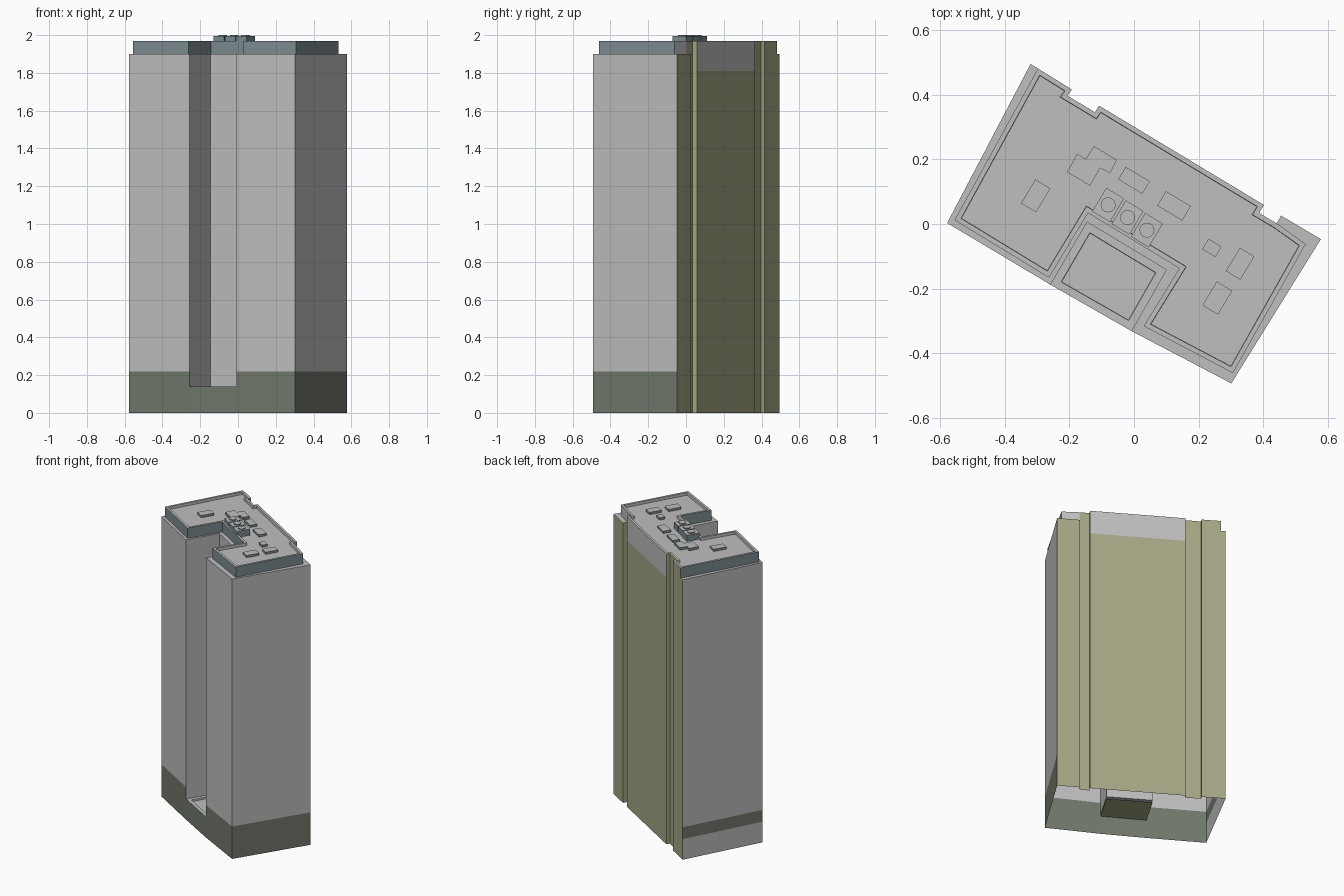
import bpy, bmesh, math
from mathutils import Matrix, Vector

cube = bpy.data.objects.get("Cube")
if cube:
    bpy.data.objects.remove(cube, do_unlink=True)

COLOURS = {
    "grey": (0.52, 0.52, 0.52),
    "slate": (0.205, 0.27, 0.288),
    "green": (0.168, 0.191, 0.15),
    "olive": (0.381, 0.386, 0.231),
}
NAMES = list(COLOURS)
MATERIALS = []
for name, rgb in COLOURS.items():
    mat = bpy.data.materials.new(name)
    mat.use_nodes = True
    mat.diffuse_color = (*rgb, 1)
    mat.node_tree.nodes["Principled BSDF"].inputs["Base Color"].default_value = (*rgb, 1)
    MATERIALS.append(mat)


def finish(name, bm):
    mesh = bpy.data.meshes.new(name)
    bm.to_mesh(mesh)
    bm.free()
    for mat in MATERIALS:
        mesh.materials.append(mat)
    obj = bpy.data.objects.new(name, mesh)
    bpy.context.collection.objects.link(obj)
    return obj


def add_face(bm, points, colour):
    face = bm.faces.new([bm.verts.new(p) for p in points])
    face.material_index = NAMES.index(colour)
    return face


def add_wall(bm, a, b, bottom, bands):
    """Vertical wall from a to b, stacked from (top, colour) bands."""
    for top, colour in bands:
        add_face(bm, [(*a, bottom), (*b, bottom), (*b, top), (*a, top)], colour)
        bottom = top


def add_cap(bm, outline, z, rim=0, floor=0):
    """Flat cap; with a rim it becomes a kerb around a sunken floor."""
    cap = add_face(bm, [(*p, z) for p in outline], "grey")
    cap.normal_update()
    if rim:
        for width in (rim, 0.0008):
            bmesh.ops.inset_region(bm, faces=[cap], thickness=width, depth=0,
                                   use_even_offset=True, use_boundary=True)
        for v in cap.verts:
            v.co.z = floor
    return cap


def weld(bm):
    bmesh.ops.remove_doubles(bm, verts=bm.verts, dist=0.0001)


def prism(name, outline, bottom, top, side, under=None):
    bm = bmesh.new()
    for a, b in zip(outline, outline[1:] + outline[:1]):
        add_wall(bm, a, b, bottom, [(top, side)])
    add_cap(bm, outline, top)
    if under:
        add_face(bm, [(*p, bottom) for p in reversed(outline)], under)
    weld(bm)
    return finish(name, bm)


def turned_rect(x, y, w, d):
    """Rectangle turned to line up with the plan."""
    spin = Matrix.Rotation(math.radians(-31), 2)
    corners = [(-w, -d), (w, -d), (w, d), (-w, d)]
    return [tuple(Vector((x, y)) + spin @ Vector(c) / 2) for c in corners]


LEDGE, TOP, ROOF, BAND, COURT = 1.9, 1.97, 1.952, 0.22, 0.14

# Plan outlines, counter-clockwise from the front left corner
court = [(-0.258, -0.188), (-0.145, 0.006), (0.1, -0.142), (-0.008, -0.331)]
notched_back = [(0.441, 0.002), (0.387, 0.034), (0.402, 0.059), (-0.108, 0.366),
                (-0.121, 0.346), (-0.206, 0.397), (-0.192, 0.416)]
back_left = (-0.297, 0.481)
tower = ([(-0.578, 0.003)] + court + [(0.301, -0.493), (0.578, -0.047), (0.455, 0.026)]
         + notched_back + [back_left, (-0.32, 0.495)])
upper = [(-0.555, 0.012), (-0.263, -0.166), (-0.142, 0.034), (0.14, -0.137),
         (0.03, -0.316), (0.306, -0.461), (0.531, -0.062)] + notched_back + [back_left]

# Tower shell, open underneath
street = [(BAND, "green"), (LEDGE, "grey")]
inner = [(LEDGE, "grey")]
rear = [(LEDGE, "olive")]
rear_middle = [(1.81, "olive"), (LEDGE, "grey")]
flank = [(COURT, "grey"), (BAND, "green"), (LEDGE, "grey")]
bands = [street] + [inner] * 3 + [street] * 2 + [rear] * 4 + [rear_middle] + [rear] * 5 + [flank]
bm = bmesh.new()
for a, b, band in zip(tower, tower[1:] + tower[:1], bands):
    add_wall(bm, a, b, COURT if band is inner else 0, band)
add_wall(bm, court[0], court[3], 0, [(COURT, "green")])
add_cap(bm, tower, LEDGE)
weld(bm)
finish("tower_walls", bm)

# Sunken courtyard floor in the front recess
yard = [court[0], court[3], court[2], court[1]]
bm = bmesh.new()
add_cap(bm, yard, COURT, 0.024, COURT - 0.012)
add_face(bm, [(*p, COURT - 0.015) for p in reversed(yard)], "olive")
weld(bm)
finish("courtyard_floor", bm)

# Set-back top storey with a parapet, flush with the tower at the back
sides = ["slate"] * 6 + ["grey"] + ["olive"] * 2 + ["grey"] + ["olive"] * 4 + ["slate"]
bm = bmesh.new()
for a, b, colour in zip(upper, upper[1:] + upper[:1], sides):
    add_wall(bm, a, b, LEDGE, [(TOP, colour)])
add_cap(bm, upper, TOP, 0.015, ROOF)
weld(bm)
finish("top_storey", bm)

# Low roof boxes
boxes = [(-0.304, 0.087, 0.054, 0.086), (0, 0.135, 0.087, 0.045),
         (0.124, 0.056, 0.09, 0.052), (0.241, -0.074, 0.047, 0.037),
         (0.328, -0.123, 0.052, 0.084), (0.258, -0.229, 0.056, 0.086)]
for i, box in enumerate(boxes):
    prism(f"roof_box_{i + 1}", turned_rect(*box), ROOF, TOP - 0.003, "slate")

# Stepped stair housing
housing = [(-0.207, 0.161), (-0.136, 0.118), (-0.105, 0.173), (-0.074, 0.158),
           (-0.053, 0.198), (-0.124, 0.241), (-0.149, 0.201), (-0.176, 0.217)]
prism("stair_housing", housing, ROOF, TOP - 0.001, "slate")

# Row of cooling units, each with a round fan on top
for i in range(3):
    x, y = -0.08 + 0.06 * i, 0.059 - 0.039 * i
    prism(f"cooling_unit_{i + 1}", turned_rect(x, y, 0.064, 0.085), ROOF, 1.994, "slate")
    ring = [(x + 0.023 * math.cos(t * math.tau / 20), y + 0.023 * math.sin(t * math.tau / 20))
            for t in range(20)]
    prism(f"cooling_fan_{i + 1}", ring, 1.994, 2.0, "slate")
